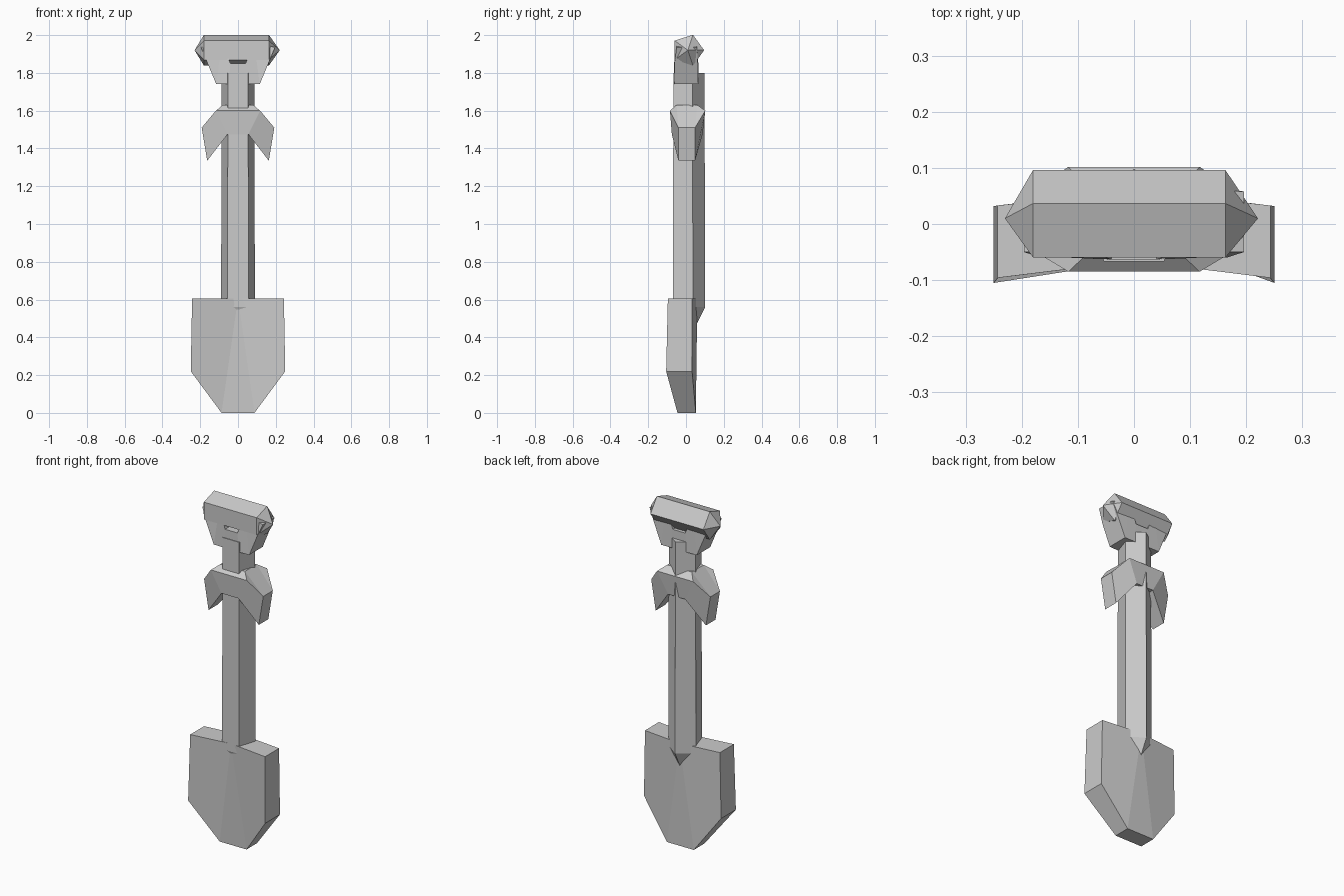
import bpy, bmesh, math

if "Cube" in bpy.data.objects:
    bpy.data.objects.remove(bpy.data.objects["Cube"])


def loft(name, rings):
    """Skin a list of equal-length point rings, cap both ends, merge coincident points."""
    bm = bmesh.new()
    vs = [[bm.verts.new(p) for p in ring] for ring in rings]
    n = len(rings[0])
    for a, b in zip(vs, vs[1:]):
        for i in range(n):
            j = (i + 1) % n
            bm.faces.new((a[i], a[j], b[j], b[i]))
    bm.faces.new(vs[0])
    bm.faces.new(vs[-1])
    bmesh.ops.remove_doubles(bm, verts=bm.verts[:], dist=0.0005)
    bmesh.ops.recalc_face_normals(bm, faces=bm.faces[:])
    me = bpy.data.meshes.new(name)
    bm.to_mesh(me)
    bm.free()
    ob = bpy.data.objects.new(name, me)
    bpy.context.collection.objects.link(ob)
    return ob


def mirrored(sections):
    """Sections listed from the left end inward, repeated on the right side."""
    flip = [[(-x, y, z) for x, y, z in s] for s in reversed(sections)]
    return sections + flip


def section(*edges):
    """Closed section from (x, z, y_front, y_back) levels, bottom to top."""
    front = [(x, yf, z) for x, z, yf, yb in edges]
    back = [(x, yb, z) for x, z, yf, yb in reversed(edges)]
    return front + back


def pentagon(r, start):
    return [(r * math.cos(math.radians(start + 72 * i)),
             r * math.sin(math.radians(start + 72 * i))) for i in range(5)]


# Dished blade with a fan crease from the top centre
loft("blade", mirrored([
    section((-0.25, 0.22, -0.105, 0.032), (-0.243, 0.605, -0.096, 0.033)),
    section((-0.087, 0.0, -0.045, 0.052), (0.0, 0.605, -0.066, 0.06)),
]))

# Five-sided shaft with a pointed lower end
loft("shaft", [[(x * s, 0.007 + y * s, z) for x, y in pentagon(0.094, 90)]
               for z, s in ((0.37, 0), (0.56, 1), (1.8, 0.97))])

# Collar with drooping prongs
loft("collar", mirrored([
    section((-0.163, 1.335, -0.04, 0.048), (-0.192, 1.51, -0.04, 0.048),
            (-0.192, 1.51, -0.04, 0.048)),
    section((-0.055, 1.475, -0.075, 0.088), (-0.117, 1.6, -0.085, 0.102),
            (-0.08, 1.63, -0.05, 0.06)),
]))

# Upturned yoke that carries the hand grip
loft("yoke", mirrored([
    section((-0.165, 1.86, -0.06, 0.062), (-0.196, 1.935, -0.05, 0.058)),
    section((-0.115, 1.74, -0.06, 0.065), (-0.085, 1.965, -0.05, 0.062)),
    section((-0.05, 1.74, -0.063, 0.065), (-0.04, 1.85, -0.063, 0.065)),
]))

# Five-sided hand grip with pointed ends
loft("hand_grip", [[(x, 0.01 + y * s, 1.92 + z * s) for y, z in pentagon(0.086, 72)]
                   for x, s in ((-0.23, 0), (-0.18, 1), (0.163, 1), (0.221, 0))])
